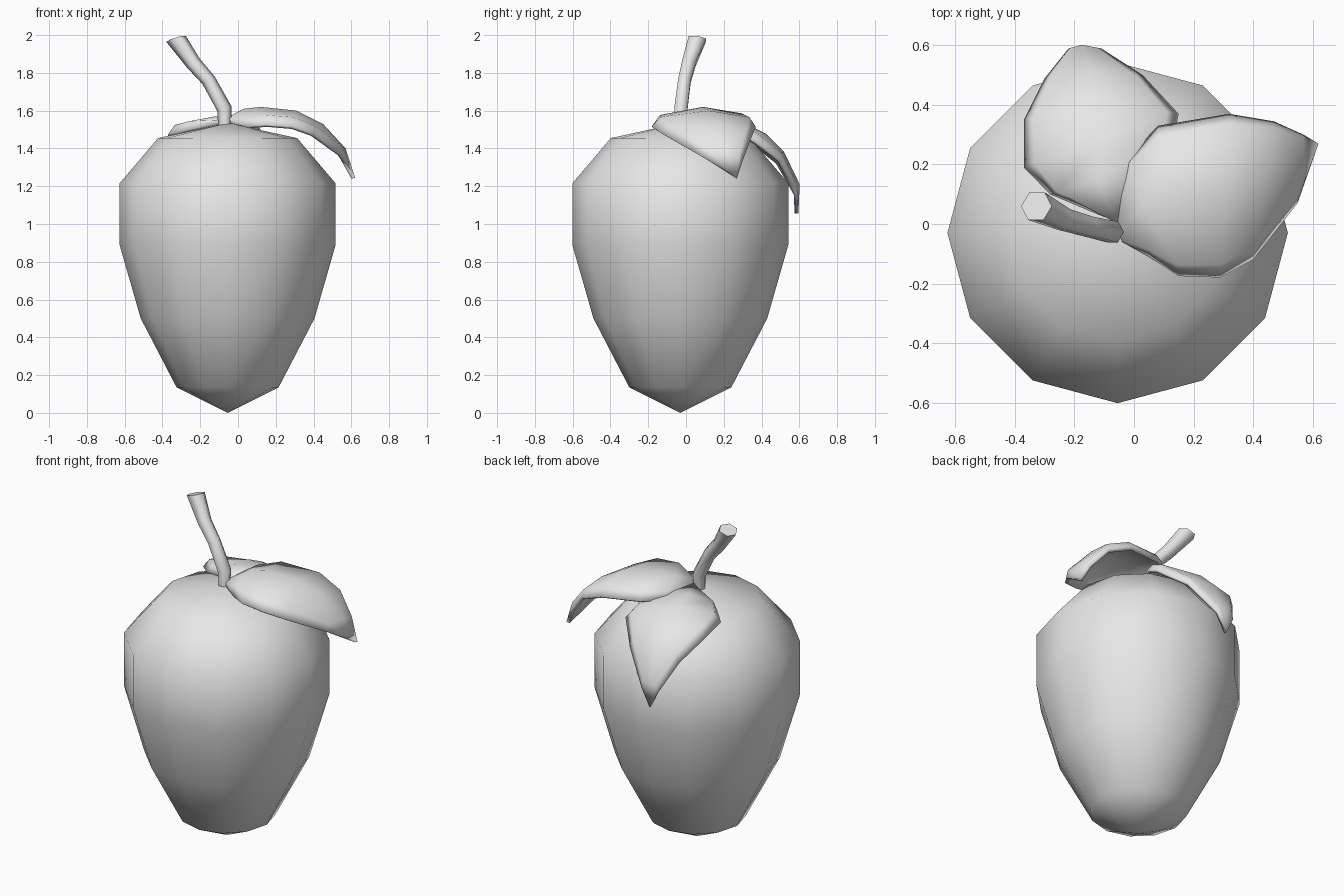
import bpy
import math
from mathutils import Vector

cube = bpy.data.objects.get("Cube")
if cube:
    bpy.data.objects.remove(cube, do_unlink=True)

GREY = (0.8, 0.8, 0.8, 1.0)
grey = bpy.data.materials.new("plain grey")
grey.use_nodes = True
grey.diffuse_color = GREY
grey.node_tree.nodes["Principled BSDF"].inputs["Base Color"].default_value = GREY


def add_object(name, verts, faces):
    mesh = bpy.data.meshes.new(name)
    mesh.from_pydata(verts, [], faces)
    mesh.materials.append(grey)
    mesh.shade_smooth()
    obj = bpy.data.objects.new(name, mesh)
    bpy.context.collection.objects.link(obj)
    return obj


def bridge(rings, sides):
    """Quads between consecutive closed rings of vertices."""
    faces = []
    for r in range(rings - 1):
        for i in range(sides):
            j = (i + 1) % sides
            a, b = r * sides, (r + 1) * sides
            faces.append((a + i, a + j, b + j, b + i))
    return faces


# Fruit body: twelve-sided lathe with a point at each end
CENTRE = Vector((-0.055, -0.03, 0))
SIDES = 12
profile = [(0.27, 0.135), (0.46, 0.5), (0.572, 0.89), (0.572, 1.215), (0.368, 1.455)]
verts = []
for radius, z in profile:
    for i in range(SIDES):
        a = math.tau * i / SIDES
        verts.append(CENTRE + Vector((radius * math.cos(a), radius * math.sin(a), z)))
faces = bridge(len(profile), SIDES)
bottom, top = len(verts), len(verts) + 1
last = bottom - SIDES
verts += [CENTRE, CENTRE + Vector((0, 0, 1.535))]
for i in range(SIDES):
    j = (i + 1) % SIDES
    faces += [(j, i, bottom), (last + i, last + j, top)]
add_object("fruit_body", verts, faces)

# Stem: bent six-sided tube that widens to a flat end
path = [Vector(p) for p in [(-0.07, -0.03, 1.5), (-0.072, -0.027, 1.61), (-0.155, -0.008, 1.76),
                            (-0.235, 0.015, 1.85), (-0.328, 0.06, 1.98)]]
radii = [0.034, 0.04, 0.038, 0.041, 0.054]
verts = []
for k, (point, radius) in enumerate(zip(path, radii)):
    along = (path[min(k + 1, len(path) - 1)] - path[max(k - 1, 0)]).normalized()
    if k == len(path) - 1:
        along = (along + Vector((0, 0, 1))).normalized()
    side = Vector((0, 1, 0)).cross(along).normalized()
    up = along.cross(side)
    for i in range(6):
        a = math.tau * i / 6
        verts.append(point + radius * (math.cos(a) * side + math.sin(a) * up))
faces = bridge(len(path), 6)
faces += [tuple(reversed(range(6))), tuple(range(len(verts) - 6, len(verts)))]
stem = add_object("stem", verts, faces)
stem.data.set_sharp_from_angle(angle=math.radians(65))


# Leaf: each station gives one edge, the midrib and the other edge
def add_leaf(name, stations, tip, rim=0.045):
    verts, faces = [], []
    for k, row in enumerate(stations):
        edge_a, mid, edge_b = (Vector(p) for p in row)
        drop = Vector((0, 0, rim if k else 0.015))
        verts += [edge_a - drop, edge_a.lerp(mid, 0.14), mid,
                  edge_b.lerp(mid, 0.14), edge_b - drop]
    end = len(verts)
    verts.append(Vector(tip))
    for k in range(len(stations) - 1):
        for c in range(4):
            a, b = k * 5 + c, (k + 1) * 5 + c
            faces.append((a, a + 1, b + 1, b))
    for c in range(4):
        faces.append((end - 5 + c, end - 4 + c, end))
    # Keep the upper side facing up so the thickness goes downward
    probe = [verts[i] for i in faces[5]]
    if (probe[1] - probe[0]).cross(probe[2] - probe[1]).z < 0:
        faces = [tuple(reversed(f)) for f in faces]
    leaf = add_object(name, verts, faces)
    leaf.data.set_sharp_from_angle(angle=math.radians(75))
    solid = leaf.modifiers.new("thickness", "SOLIDIFY")
    solid.thickness = 0.02
    solid.offset = -1


add_leaf("side_leaf", [
    [(-0.07, 0.01, 1.55), (-0.055, -0.025, 1.565), (-0.04, -0.06, 1.55)],
    [(-0.02, 0.22, 1.57), (0.03, 0.06, 1.61), (0.05, -0.11, 1.56)],
    [(0.08, 0.33, 1.58), (0.12, 0.09, 1.62), (0.15, -0.175, 1.57)],
    [(0.32, 0.37, 1.56), (0.31, 0.12, 1.6), (0.29, -0.18, 1.56)],
    [(0.47, 0.345, 1.5), (0.45, 0.17, 1.53), (0.4, -0.12, 1.52)],
    [(0.57, 0.3, 1.38), (0.57, 0.2, 1.4), (0.55, 0.07, 1.41)],
], (0.62, 0.27, 1.245))

add_leaf("back_leaf", [
    [(-0.09, 0.02, 1.55), (-0.06, 0.0, 1.56), (-0.04, 0.02, 1.55)],
    [(-0.28, 0.1, 1.54), (-0.12, 0.15, 1.57), (0.06, 0.15, 1.56)],
    [(-0.37, 0.19, 1.52), (-0.12, 0.28, 1.55), (0.13, 0.27, 1.53)],
    [(-0.37, 0.35, 1.48), (-0.13, 0.42, 1.48), (0.15, 0.37, 1.48)],
    [(-0.3, 0.49, 1.37), (-0.15, 0.52, 1.38), (0.03, 0.5, 1.38)],
    [(-0.22, 0.59, 1.2), (-0.175, 0.602, 1.21), (-0.11, 0.59, 1.21)],
], (-0.17, 0.595, 1.055))
